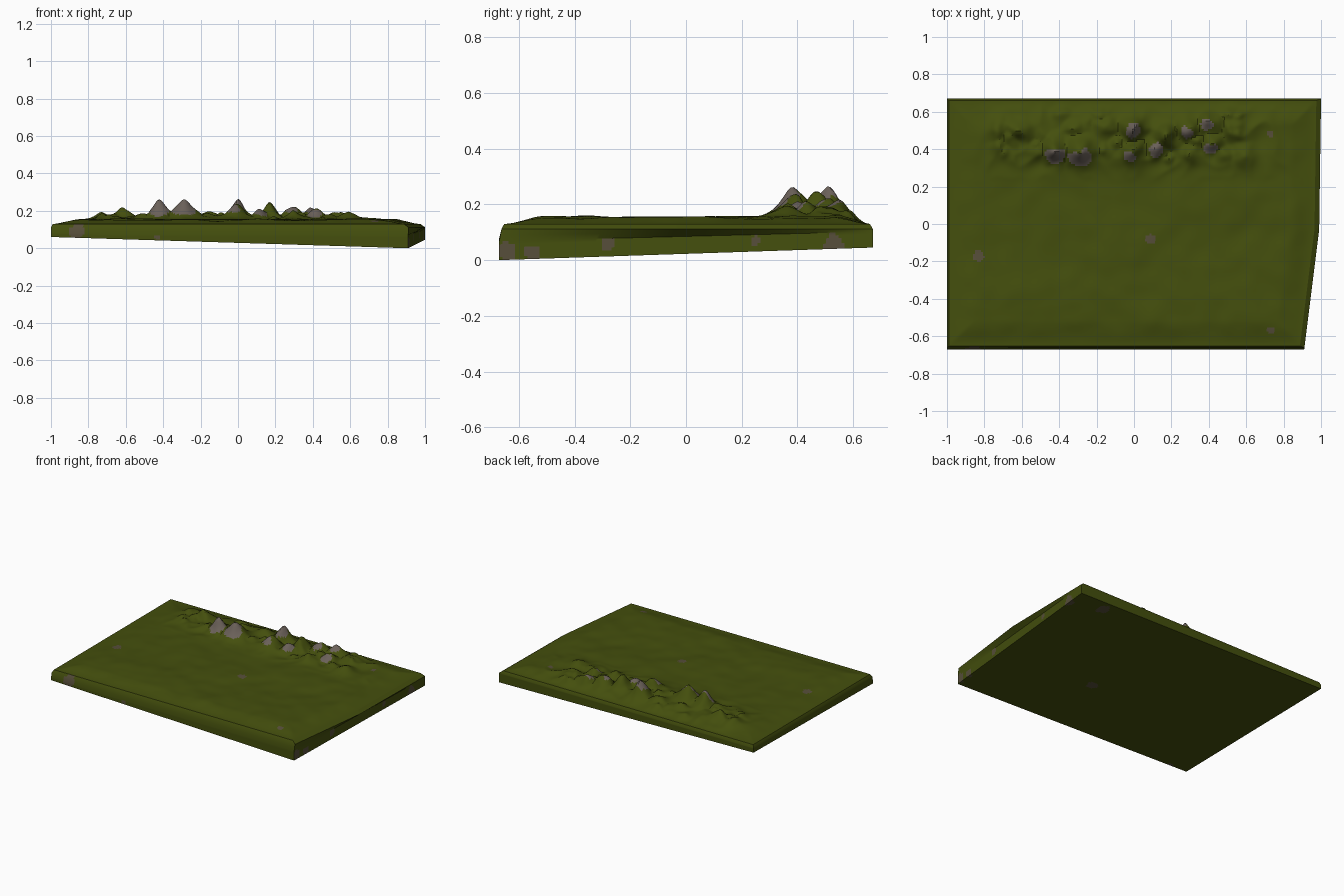
import bpy, bmesh, math, random
from mathutils import Vector, noise

if "Cube" in bpy.data.objects:
    bpy.data.objects.remove(bpy.data.objects["Cube"])

random.seed(4)
NX, NY = 180, 120


def lerp(a, b, t):
    return a + (b - a) * t


def smooth(t):
    t = max(0.0, min(1.0, t))
    return t * t * (3 - 2 * t)


def material(name, rgb):
    m = bpy.data.materials.new(name)
    m.diffuse_color = (*rgb, 1)
    m.use_nodes = True
    m.node_tree.nodes["Principled BSDF"].inputs["Base Color"].default_value = m.diffuse_color
    return m


# main peaks: x, y, height above the plain, width
peaks = [(-0.42, 0.39, 0.105, 0.05), (-0.29, 0.39, 0.095, 0.065), (0.0, 0.51, 0.105, 0.05),
         (-0.01, 0.39, 0.075, 0.05), (0.17, 0.47, 0.095, 0.05), (0.12, 0.41, 0.055, 0.045),
         (0.29, 0.51, 0.06, 0.05), (0.40, 0.54, 0.06, 0.05), (0.42, 0.43, 0.05, 0.045),
         (0.30, 0.37, 0.045, 0.045), (-0.61, 0.50, 0.055, 0.055), (-0.74, 0.50, 0.04, 0.055),
         (-0.15, 0.52, 0.04, 0.05), (0.55, 0.52, 0.03, 0.06), (-0.52, 0.39, 0.03, 0.05)]
# small foothills scattered along the range
peaks += [(random.uniform(-0.75, 0.65), random.uniform(0.34, 0.61),
           random.uniform(0.01, 0.035), random.uniform(0.03, 0.05)) for _ in range(45)]

# bare rock patches: x, y, z, radius
rocks = [(-0.42, 0.36, 0.21, 0.055), (-0.29, 0.355, 0.20, 0.06), (-0.02, 0.365, 0.20, 0.035),
         (0.0, 0.49, 0.23, 0.045), (0.12, 0.40, 0.19, 0.04), (0.28, 0.49, 0.20, 0.035),
         (0.39, 0.53, 0.20, 0.035), (0.41, 0.41, 0.18, 0.035)]
stains = [(0.09, -0.08, 0.16, 0.028), (-0.83, -0.17, 0.155, 0.03), (0.73, -0.57, 0.15, 0.02),
          (0.73, 0.48, 0.155, 0.018), (-0.86, -0.67, 0.095, 0.042), (0.91, -0.64, 0.03, 0.033),
          (0.918, -0.55, 0.03, 0.027), (0.937, -0.28, 0.055, 0.028), (0.972, 0.25, 0.07, 0.018),
          (0.99, 0.53, 0.05, 0.038), (0.76, 0.60, 0.05, 0.045), (0.2, -0.18, 0.04, 0.04),
          (-0.43, -0.67, 0.06, 0.015)]


def terrain(x, y, edge):
    """Height of the upper surface; edge is the distance to the rim."""
    z = 0.13 + 0.022 * smooth(edge / 0.14)
    inner = smooth(edge / 0.12)
    z += inner * 0.010 * noise.noise(Vector((x * 4, y * 4, 2.0)))
    z += inner * 0.005 * noise.noise(Vector((x * 9, y * 9, 5.0)))
    band = smooth((y - 0.2) / 0.14) * smooth((0.66 - y) / 0.08) * smooth((0.88 - abs(x)) / 0.2)
    if band > 0:
        wx = x + 0.018 * noise.noise(Vector((x * 14, y * 14, 1.0)))
        wy = y + 0.018 * noise.noise(Vector((x * 14, y * 14, 8.0)))
        h = max(ph * math.exp(-(math.hypot(wx - px, wy - py) / w) ** 1.7)
                for px, py, ph, w in peaks)
        ridge = 1 - 2 * abs(noise.noise(Vector((x * 8, y * 8, 3.0))))
        z += band * (h + 0.012 * ridge)
    return z


def right_edge(level, y):
    """Right outline: straight low down, bulging at the rim."""
    t = (y + 0.67) / 1.34
    straight = lerp(0.91, 1.0, t)
    bulge = lerp(0.91, 0.99, (y + 0.67) / 0.64) if y < -0.03 else lerp(0.99, 1.0, (y + 0.03) / 0.7)
    return (straight, straight, bulge, bulge - 0.025)[level]


def point(level, u, v):
    """Levels: 0 underside, 1 crease, 2 rim, 3 upper surface."""
    inset = 0.01 if level == 3 else 0.0
    y = lerp((-0.67, -0.67, -0.662, -0.652)[level], 0.67 - inset, v)
    x = lerp(-1 + inset, right_edge(level, y), u)
    base = lerp(lerp(0.06, 0.0, u), lerp(0.08, 0.045, u), v)
    if level == 0:
        z = base
    elif level == 1:
        z = max(base + 0.02, lerp(0.068, 0.102, v))
    elif level == 2:
        z = 0.112
    else:
        edge = min(x + 0.99, right_edge(3, y) - x, y + 0.652, 0.66 - y)
        z = terrain(x, y, edge)
    return Vector((x, y, z))


bm = bmesh.new()

# upper and lower sheets
sheets = {}
for level in (0, 3):
    g = [[bm.verts.new(point(level, i / NX, j / NY)) for i in range(NX + 1)] for j in range(NY + 1)]
    sheets[level] = g
    for j in range(NY):
        for i in range(NX):
            q = [g[j][i], g[j][i + 1], g[j + 1][i + 1], g[j + 1][i]]
            bm.faces.new(q if level == 3 else q[::-1])

# side walls, in rings from the underside to the upper surface
border = ([(i, 0) for i in range(NX)] + [(NX, j) for j in range(NY)]
          + [(i, NY) for i in range(NX, 0, -1)] + [(0, j) for j in range(NY, 0, -1)])
steps = [(0, t / 6) for t in range(1, 6)] + [(1, 0), (1, 0.5), (2, 0)]
rings = [[sheets[0][j][i] for i, j in border]]
for level, t in steps:
    rings.append([bm.verts.new(point(level, i / NX, j / NY).lerp(point(level + 1, i / NX, j / NY), t))
                  for i, j in border])
rings.append([sheets[3][j][i] for i, j in border])
n = len(border)
for lo, hi in zip(rings, rings[1:]):
    for k in range(n):
        m = (k + 1) % n
        bm.faces.new([lo[k], lo[m], hi[m], hi[k]])

# colour by distance to the rock patches and stains
for f in bm.faces:
    c = f.calc_center_median()
    wobble = 1 + 0.3 * noise.noise(c * 25)
    for index, spots in ((1, rocks), (2, stains)):
        if any((c - Vector(s[:3])).length < s[3] * wobble for s in spots):
            f.material_index = index
            break

mesh = bpy.data.meshes.new("terrain_slab")
bm.to_mesh(mesh)
bm.free()
for mat in (material("olive grass", (0.058, 0.078, 0.004)),
            material("grey rock", (0.145, 0.118, 0.10)),
            material("brown stone", (0.095, 0.077, 0.042))):
    mesh.materials.append(mat)
slab = bpy.data.objects.new("terrain_slab", mesh)
bpy.context.collection.objects.link(slab)
bpy.context.view_layer.objects.active = slab
slab.select_set(True)
bpy.ops.object.shade_smooth_by_angle(angle=math.radians(30))
